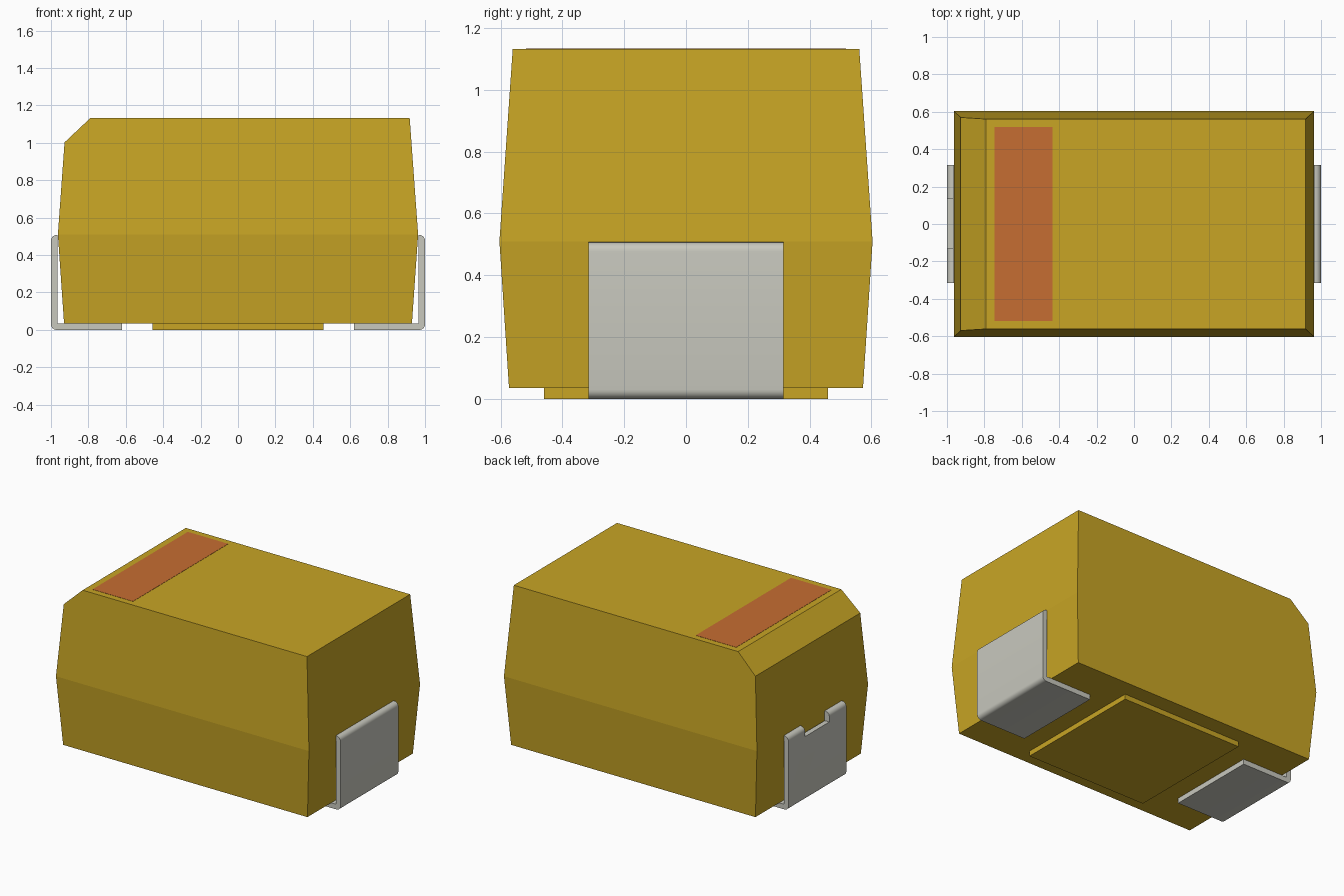
import bpy, bmesh, math
from mathutils import Vector

if "Cube" in bpy.data.objects:
    bpy.data.objects.remove(bpy.data.objects["Cube"], do_unlink=True)


def material(name, rgb):
    m = bpy.data.materials.new(name)
    m.use_nodes = True
    m.diffuse_color = (*rgb, 1)
    m.node_tree.nodes["Principled BSDF"].inputs["Base Color"].default_value = (*rgb, 1)
    return m


YELLOW = material("yellow resin", (0.578, 0.376, 0.018))
RED = material("red mark", (0.565, 0.153, 0.032))
METAL = material("tin metal", (0.578, 0.578, 0.515))


def finish(name, bm, mat):
    bmesh.ops.recalc_face_normals(bm, faces=bm.faces[:])
    mesh = bpy.data.meshes.new(name)
    bm.to_mesh(mesh)
    bm.free()
    mesh.materials.append(mat)
    ob = bpy.data.objects.new(name, mesh)
    bpy.context.collection.objects.link(ob)
    return ob


def box(name, lo, hi, mat):
    bm = bmesh.new()
    bmesh.ops.create_cube(bm, size=1)
    for v in bm.verts:
        v.co = [hi[i] if v.co[i] > 0 else lo[i] for i in range(3)]
    return finish(name, bm, mat)


# Body: three stacked rectangles, widest at the moulding line
bm = bmesh.new()
rings = []
for hx, hy, z in ((0.93, 0.573, 0.035), (0.963, 0.604, 0.51), (0.918, 0.561, 1.132)):
    rings.append([bm.verts.new((sx * hx, sy * hy, z))
                  for sx, sy in ((-1, -1), (1, -1), (1, 1), (-1, 1))])
bm.faces.new(rings[0])
bm.faces.new(rings[2])
for a, b in zip(rings, rings[1:]):
    for i in range(4):
        j = (i + 1) % 4
        bm.faces.new((a[i], a[j], b[j], b[i]))
# Bevelled polarity edge along the top at -x
cut = bmesh.ops.bisect_plane(bm, geom=bm.verts[:] + bm.edges[:] + bm.faces[:],
                             plane_co=Vector((-0.79, 0, 1.132)),
                             plane_no=Vector((-0.132, 0, 0.14)), clear_outer=True)
bmesh.ops.holes_fill(bm, edges=[e for e in bm.edges if e.is_boundary], sides=0)
finish("body", bm, YELLOW)

# Raised pad underneath and polarity stripe on top
box("bottom_pad", (-0.457, -0.46, 0), (0.457, 0.46, 0.04), YELLOW)
box("polarity_stripe", (-0.745, -0.518, 1.13), (-0.437, 0.518, 1.1335), RED)


# Bent terminal: L profile with rounded outer corners, extruded along y
def terminal(name, side):
    r, t, top = 0.03, 0.035, 0.507
    pts = [(0.62, t), (0.62, 0)]
    for cz, start in ((r, -90), (top - r, 0)):
        for k in range(7):
            a = math.radians(start + 15 * k)
            pts.append((1 - r + r * math.cos(a), cz + r * math.sin(a)))
    pts += [(1 - t, top), (1 - t, t)]
    bm = bmesh.new()
    face = bm.faces.new([bm.verts.new((side * x, -0.315, z)) for x, z in pts])
    ext = bmesh.ops.extrude_face_region(bm, geom=[face])
    bmesh.ops.translate(bm, vec=(0, 0.63, 0),
                        verts=[g for g in ext["geom"] if isinstance(g, bmesh.types.BMVert)])
    return finish(name, bm, METAL)


right_terminal = terminal("right_terminal", -1)
left_terminal = terminal("left_terminal", 1)

# Notch in the top edge of the terminal below the bevel
cutter = box("notch_cutter", (-1.1, -0.13, 0.44), (-0.9, 0.135, 0.6), METAL)
cutter.hide_render = True
mod = right_terminal.modifiers.new("notch", "BOOLEAN")
mod.operation = "DIFFERENCE"
mod.solver = "EXACT"
mod.object = cutter
bpy.context.view_layer.objects.active = right_terminal
bpy.ops.object.modifier_apply(modifier="notch")
bpy.data.objects.remove(cutter, do_unlink=True)

# Smooth the bends, keep the other edges sharp
for ob in bpy.context.view_layer.objects:
    ob.select_set(ob in (right_terminal, left_terminal))
bpy.ops.object.shade_smooth_by_angle(angle=math.radians(30))
